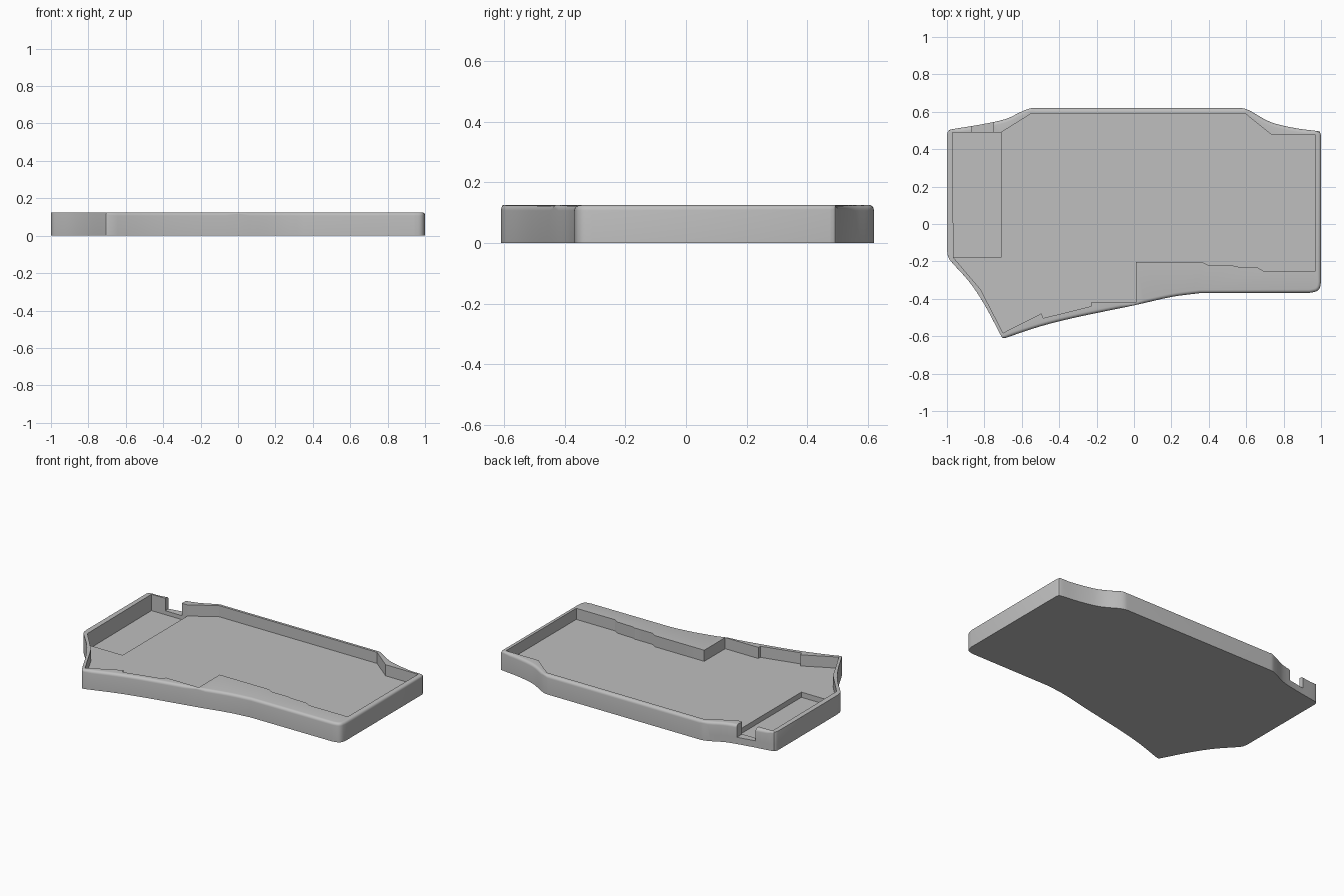
import bpy, bmesh, math
from mathutils import Vector

cube = bpy.data.objects.get("Cube")
if cube:
    bpy.data.objects.remove(cube, do_unlink=True)

HEIGHT, FLOOR, POCKET, FILLET = 0.125, 0.052, 0.018, 0.018
NOTCH_LEFT, NOTCH_RIGHT, NOTCH_Z = -0.87, -0.75, 0.044

grey = bpy.data.materials.new("plain grey")
grey.use_nodes = True
COLOR = (0.52, 0.52, 0.52, 1)
grey.diffuse_color = COLOR
grey.node_tree.nodes["Principled BSDF"].inputs["Base Color"].default_value = COLOR


def spline(points, steps=4):
    """Smooth curve through a few plan points."""
    p = [Vector(q) for q in points]
    p = [2 * p[0] - p[1]] + p + [2 * p[-1] - p[-2]]
    out = []
    for a, b, c, d in zip(p, p[1:], p[2:], p[3:]):
        for i in range(steps):
            t = i / steps
            out.append(0.5 * (2 * b + (c - a) * t + (2 * a - 5 * b + 4 * c - d) * t * t
                              + (3 * b - a - 3 * c + d) * t ** 3))
    return out + [p[-2]]


# Outer outline, anticlockwise from the front tip
front = spline([(-0.69, -0.61), (-0.5, -0.547), (-0.3, -0.497), (0, -0.435),
                (0.2, -0.39), (0.35, -0.37)])
front_corner = spline([(0.94, -0.368), (0.975, -0.36), (0.993, -0.342), (1, -0.31)])
back_right = spline([(1, 0.475), (0.994, 0.49), (0.98, 0.497), (0.86, 0.513),
                     (0.73, 0.545), (0.63, 0.6), (0.59, 0.617), (0.56, 0.62)])
back_left = spline([(-0.53, 0.62), (-0.56, 0.617), (-0.61, 0.597), (-0.69, 0.56),
                    (-0.83, 0.53), (-0.97, 0.507), (-0.992, 0.497), (-1, 0.48)])
left = spline([(-1, -0.14), (-0.992, -0.18), (-0.965, -0.215), (-0.88, -0.31),
               (-0.8, -0.43), (-0.715, -0.59), (-0.705, -0.608)])
outline = front + front_corner + back_right + back_left + left

# Cavity outline with the wide stepped ledge at the front right
cavity = [(-0.97, 0.49), (-0.71, 0.49), (-0.55, 0.59), (0.595, 0.59), (0.735, 0.477),
          (0.97, 0.477), (0.97, -0.25), (0.69, -0.25), (0.66, -0.232), (0.54, -0.228),
          (0.53, -0.222), (0.4, -0.222), (0.365, -0.203), (0.01, -0.203), (0.01, -0.42),
          (-0.23, -0.42), (-0.23, -0.44), (-0.485, -0.503), (-0.495, -0.478),
          (-0.7, -0.582), (-0.82, -0.35), (-0.965, -0.18)]

bm = bmesh.new()


def ring(plan, z):
    return [bm.verts.new((x, y, z)) for x, y in plan]


def skirt(a, b):
    """Band of quads between two matching closed rings."""
    for i in range(len(a)):
        bm.faces.new((a[i - 1], a[i], b[i], b[i - 1]))


def loop_edges(loop):
    return [bm.edges.get((loop[i - 1], loop[i])) for i in range(len(loop))]


# Rounded rim: inset direction and radius per point, sharp along the left side
insets = []
for i, p in enumerate(outline):
    before = (p - outline[i - 1]).normalized()
    after = (outline[(i + 1) % len(outline)] - p).normalized()
    along = (before + after).normalized()
    inward = Vector((-along.y, along.x))
    gap = min((p - Vector(c)).length for c in cavity)
    radius = min(FILLET, gap / 2) * min(1, max(0.03, (0.75 - inward.x) / 0.3))
    insets.append((p, inward, radius))

# Base and outer wall
outer = ring(outline, 0)
bm.faces.new(outer)
for k in range(5):
    a = math.pi / 2 * k / 4
    upper = []
    for p, n, r in insets:
        q = p + n * r * (1 - math.cos(a))
        upper.append(bm.verts.new((q.x, q.y, HEIGHT - r * (1 - math.sin(a)))))
    skirt(outer, upper)
    outer = upper

# Inner wall, main floor and the sunken pocket on the right-hand side
rim = ring(cavity, HEIGHT)
mid = ring(cavity, FLOOR)
skirt(rim, mid)
corner = bm.verts.new((-0.71, -0.18, FLOOR))
bm.faces.new(mid[1:] + [corner])
pocket_rim = [mid[0], mid[1], corner, mid[-1]]
pocket_floor = ring([v.co.xy for v in pocket_rim], POCKET)
skirt(pocket_rim, pocket_floor)
bm.faces.new(pocket_floor)

# Flat top of the rim
bmesh.ops.triangle_fill(bm, use_beauty=True, normal=(0, 0, 1),
                        edges=loop_edges(outer) + loop_edges(rim))

# Port notch in the back wall: slice, remove the block, close the gap
planes = [(0, NOTCH_LEFT), (0, NOTCH_RIGHT), (2, NOTCH_Z)]
for axis, value in planes:
    faces = []
    for f in bm.faces:
        heights = [v.co.z for v in f.verts]
        near = any(v.co.x < -0.6 and v.co.y > 0.4 for v in f.verts)
        if near and (max(heights) - min(heights) > 0.001 or min(heights) > 0.1):
            faces.append(f)
    edges = {e for f in faces for e in f.edges}
    verts = {v for f in faces for v in f.verts}
    point, normal = Vector(), Vector()
    point[axis], normal[axis] = value, 1
    bmesh.ops.bisect_plane(bm, geom=faces + list(edges) + list(verts), dist=1e-6,
                           plane_co=point, plane_no=normal)

block = []
for f in bm.faces:
    c = f.calc_center_median()
    if NOTCH_LEFT < c.x < NOTCH_RIGHT and c.y > 0.48 and c.z > NOTCH_Z:
        block.append(f)
bmesh.ops.delete(bm, geom=block, context="FACES")


def on_plane(v, axis, value):
    return abs(v.co[axis] - value) < 1e-4


open_verts = {v for e in bm.edges if e.is_boundary for v in e.verts}
for x in (NOTCH_LEFT, NOTCH_RIGHT):
    bm.edges.new([v for v in open_verts if on_plane(v, 0, x) and on_plane(v, 2, NOTCH_Z)])
for axis, value in planes:
    gap_edges = [e for e in bm.edges if (e.is_boundary or e.is_wire)
                 and all(on_plane(v, axis, value) for v in e.verts)]
    bmesh.ops.contextual_create(bm, geom=gap_edges)

bmesh.ops.recalc_face_normals(bm, faces=bm.faces)
mesh = bpy.data.meshes.new("case_tray")
bm.to_mesh(mesh)
bm.free()
mesh.materials.append(grey)
tray = bpy.data.objects.new("case_tray", mesh)
bpy.context.collection.objects.link(tray)

bpy.ops.object.select_all(action="DESELECT")
bpy.context.view_layer.objects.active = tray
tray.select_set(True)
bpy.ops.object.shade_smooth_by_angle(angle=math.radians(30))
